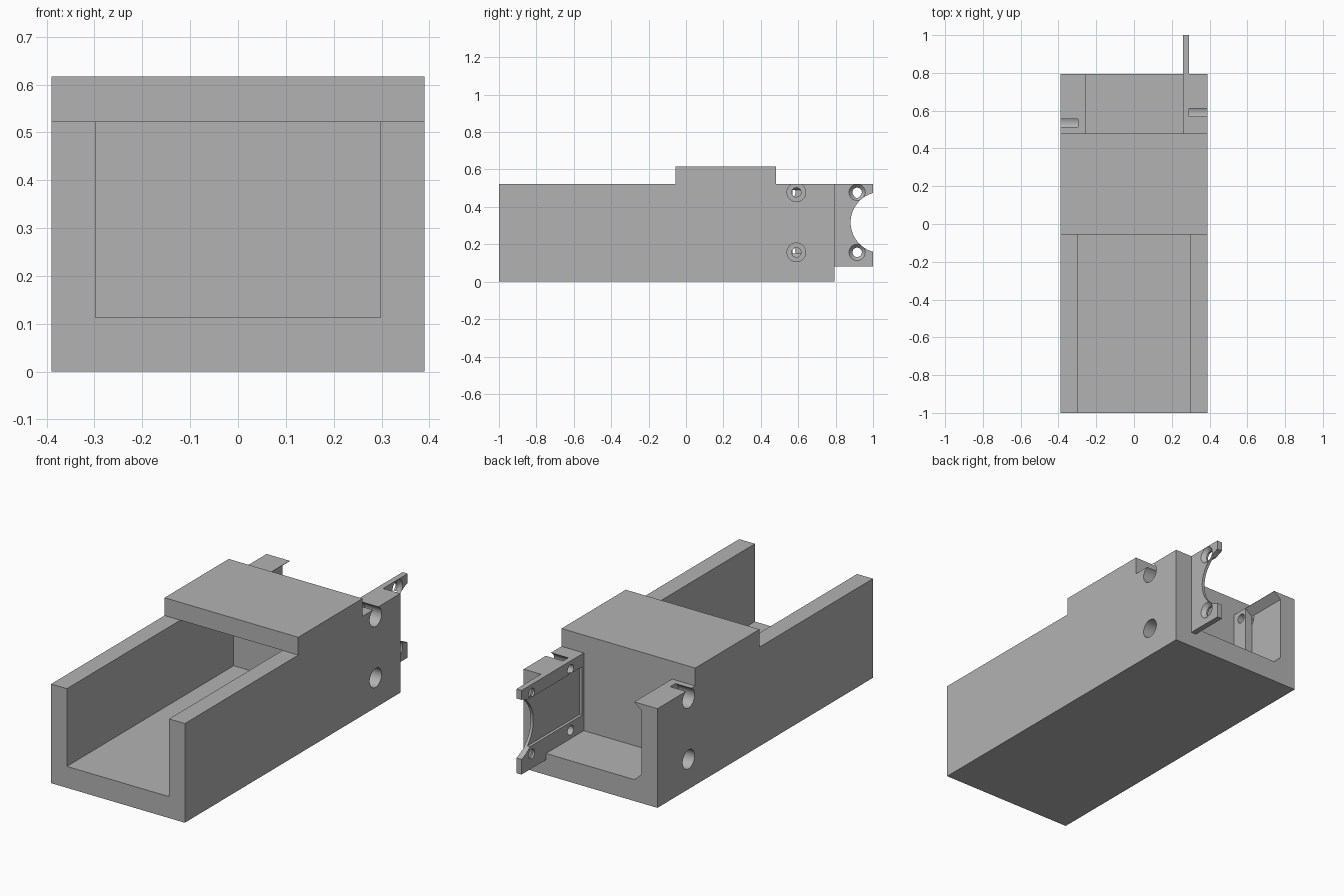
import bpy, bmesh, math
from mathutils import Matrix, Vector

cube = bpy.data.objects.get("Cube")
if cube:
    bpy.data.objects.remove(cube, do_unlink=True)

grey = bpy.data.materials.new("light_grey_plastic")
grey.use_nodes = True
grey.diffuse_color = (0.45, 0.45, 0.45, 1)
grey.node_tree.nodes["Principled BSDF"].inputs["Base Color"].default_value = (0.45, 0.45, 0.45, 1)


def finish(name, bm):
    bmesh.ops.recalc_face_normals(bm, faces=bm.faces)
    mesh = bpy.data.meshes.new(name)
    bm.to_mesh(mesh)
    bm.free()
    mesh.materials.append(grey)
    obj = bpy.data.objects.new(name, mesh)
    bpy.context.collection.objects.link(obj)
    return obj


def box(name, x, y, z):
    bm = bmesh.new()
    bmesh.ops.create_cube(bm, size=1)
    for v in bm.verts:
        v.co = [r[0] + (c + 0.5) * (r[1] - r[0]) for c, r in zip(v.co, (x, y, z))]
    return finish(name, bm)


def bore(x0, x1, y, z, r0, r1=None, segments=32):
    """Round cutter along x, radius r0 at x0 and r1 at x1."""
    bm = bmesh.new()
    turn = Matrix.Translation(((x0 + x1) / 2, y, z)) @ Matrix.Rotation(math.pi / 2, 4, 'Y')
    bmesh.ops.create_cone(bm, cap_ends=True, segments=segments, radius1=r0,
                          radius2=r0 if r1 is None else r1, depth=x1 - x0, matrix=turn)
    return finish("bore_cutter", bm)


def prism(profile, y0, y1):
    """Cutter with an x-z profile drawn along y."""
    bm = bmesh.new()
    face = bm.faces.new([bm.verts.new((x, y0, z)) for x, z in profile])
    out = bmesh.ops.extrude_face_region(bm, geom=[face])
    for v in out["geom"]:
        if isinstance(v, bmesh.types.BMVert):
            v.co.y = y1
    return finish("prism_cutter", bm)


def select_only(obj):
    bpy.ops.object.select_all(action='DESELECT')
    obj.select_set(True)
    bpy.context.view_layer.objects.active = obj


def cut(obj, cutters):
    select_only(obj)
    for c in cutters:
        mod = obj.modifiers.new("cut", 'BOOLEAN')
        mod.operation = 'DIFFERENCE'
        mod.solver = 'EXACT'
        mod.object = c
        bpy.ops.object.modifier_apply(modifier=mod.name)
        bpy.data.objects.remove(c, do_unlink=True)
    bpy.ops.object.shade_smooth_by_angle(angle=math.radians(30))


HALF, END, FLOOR, RIM = 0.39, 0.795, 0.113, 0.523
HOLE_Z = (0.157, 0.478)


def face_recess():
    # Shallow inset on the inner face of the mounting side
    return box("recess_cutter", (0.2, 0.275), (0.495, 1.1), (0.2, 0.455))


# Main channel with front tray, cross wall and rear bay
body = box("channel_body", (-HALF, HALF), (-1, END), (0, RIM))
cutters = [
    box("tray_cutter", (-0.298, 0.298), (-1.2, 0.39), (FLOOR, 1)),
    box("bay_cutter", (-0.255, 0.26), (0.48, 1.2), (FLOOR, 1)),
    prism([(-0.297, 0.152), (-0.255, FLOOR), (-0.2, FLOOR + 0.005),
           (-0.2, RIM - 0.005), (-0.255, RIM - 0.002), (-0.297, 0.489)], 0.57, 1.2),
    face_recess(),
]
# Counterbored screw holes in both side walls
for z in HOLE_Z:
    cutters += [
        bore(0.29, 0.5, 0.59, z, 0.05), bore(0.2, 0.3, 0.59, z, 0.025),
        bore(-0.5, -0.297, 0.535, z, 0.05), bore(-0.3, -0.2, 0.535, z, 0.025),
    ]
cut(body, cutters)

# Raised cover over the middle
box("bridge_cover", (-HALF, HALF), (-0.055, 0.48), (RIM, 0.617))

# Thin mounting tab with half-round notch and countersunk holes
tab = box("mounting_tab", (0.26, 0.29), (END, 1), (0.08, RIM))
cutters = [face_recess(), bore(0.2, 0.4, 1.043, 0.317, 0.163, segments=64)]
for z in HOLE_Z:
    cutters += [bore(0.2, 0.4, 0.915, z, 0.025), bore(0.27, 0.3, 0.915, z, 0.025, 0.053)]
cut(tab, cutters)
